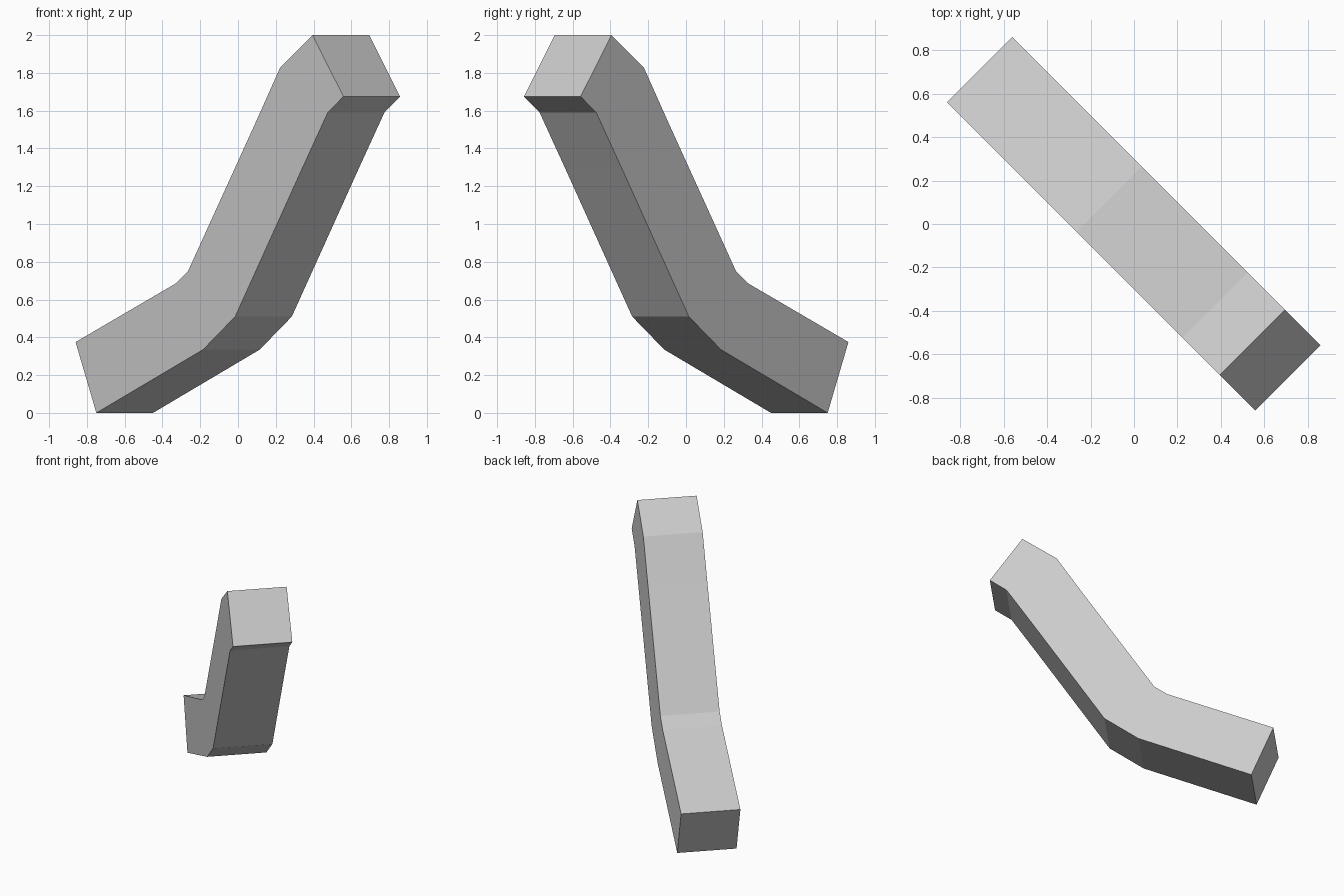
import bpy, bmesh

if "Cube" in bpy.data.objects:
    bpy.data.objects.remove(bpy.data.objects["Cube"])

# Cross-sections along the bent beam: (upper edge, lower edge), each (distance along diagonal, z)
SECTIONS = [
    ((-0.71, 0.375), (-0.60, 0.0)),
    ((-0.18, 0.685), (-0.035, 0.335)),
    ((-0.115, 0.75), (0.135, 0.51)),
    ((0.24, 1.53), (0.49, 1.295)),
    ((0.373, 1.828), (0.625, 1.59)),
    ((0.545, 2.0), (0.708, 1.675)),
]
HALF = 0.15  # half thickness, measured along x and y


def corner(bm, point, side):
    s, z = point
    return bm.verts.new((s + side * HALF, -s + side * HALF, z))


# Bent beam running diagonally across the plan
bm = bmesh.new()
rings = [[corner(bm, top, -1), corner(bm, top, 1),
          corner(bm, low, 1), corner(bm, low, -1)] for top, low in SECTIONS]
for a, b in zip(rings, rings[1:]):
    for i in range(4):
        j = (i + 1) % 4
        bm.faces.new((a[i], a[j], b[j], b[i]))

# End caps
bm.faces.new(rings[0])
bm.faces.new(rings[-1])
bmesh.ops.recalc_face_normals(bm, faces=bm.faces)

mesh = bpy.data.meshes.new("bent_beam")
bm.to_mesh(mesh)
bm.free()
beam = bpy.data.objects.new("bent_beam", mesh)
bpy.context.collection.objects.link(beam)
